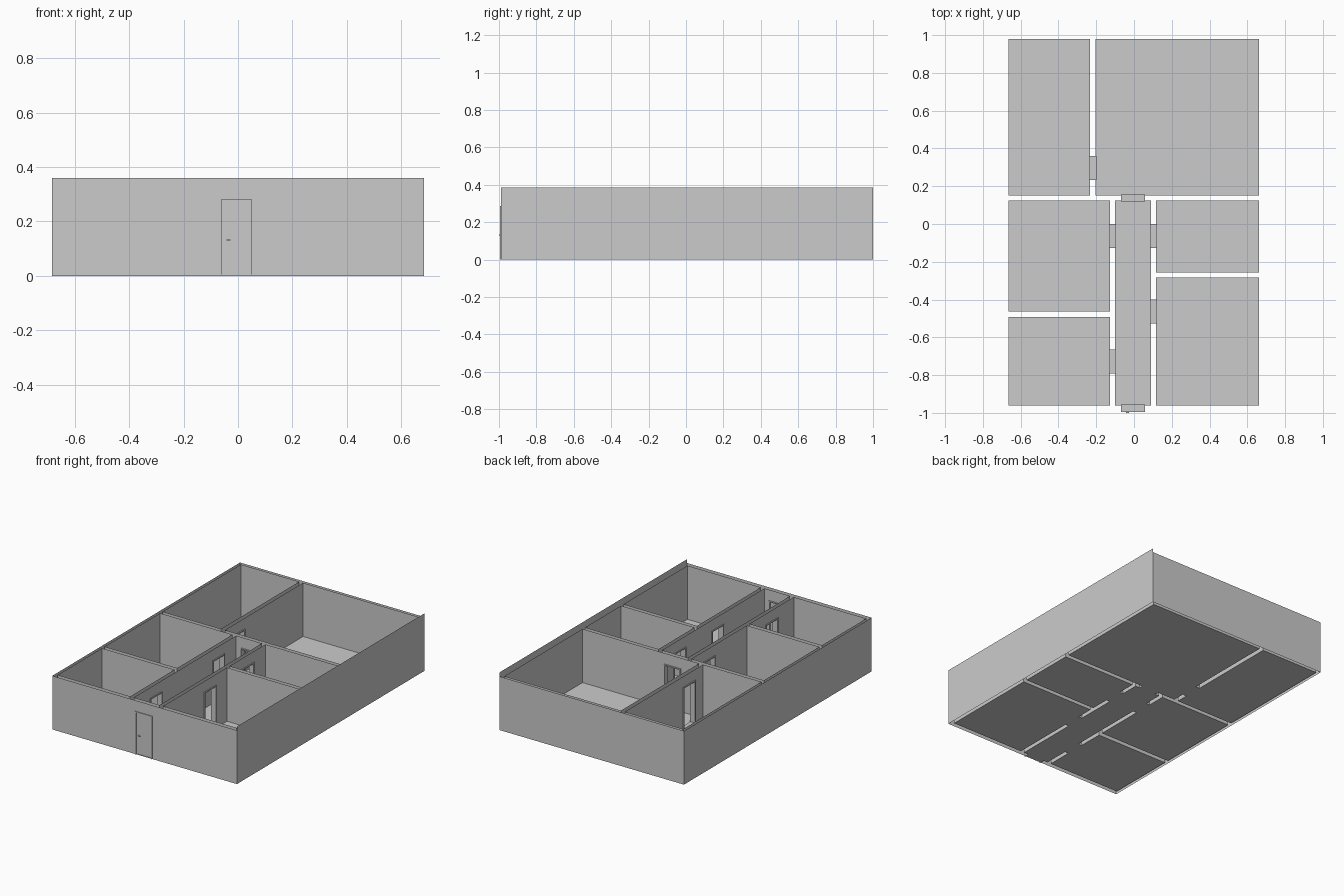
import bpy, bmesh

if "Cube" in bpy.data.objects:
    bpy.data.objects.remove(bpy.data.objects["Cube"])

H = 0.36            # wall height
DH, DW = 0.288, 0.127   # door frame height and width
JAMB = 0.008

# rooms: name, x0, x1, y0, y1
ROOMS = [
    ("corridor", -0.10, 0.091, -0.961, 0.124),
    ("front_left_room", -0.665, -0.127, -0.961, -0.492),
    ("middle_left_room", -0.665, -0.127, -0.463, 0.124),
    ("back_left_room", -0.665, -0.232, 0.151, 0.98),
    ("back_right_room", -0.203, 0.662, 0.151, 0.98),
    ("middle_right_room", 0.117, 0.662, -0.257, 0.124),
    ("front_right_room", 0.117, 0.662, -0.961, -0.284),
]

# doors: name, wall axis (wall is perpendicular to it), wall faces, centre along wall
DOORS = [
    ("front_door", 1, (-0.990, -0.961), -0.005),
    ("corridor_end_door", 1, (0.124, 0.151), -0.005),
    ("front_left_door", 0, (-0.127, -0.10), -0.727),
    ("middle_left_door", 0, (-0.127, -0.10), -0.063),
    ("middle_right_door", 0, (0.091, 0.117), -0.063),
    ("front_right_door", 0, (0.091, 0.117), -0.463),
    ("back_left_door", 0, (-0.232, -0.203), 0.297),
]


def finish(bm, name):
    bmesh.ops.remove_doubles(bm, verts=bm.verts, dist=1e-5)
    me = bpy.data.meshes.new(name)
    bm.to_mesh(me)
    bm.free()
    ob = bpy.data.objects.new(name, me)
    bpy.context.collection.objects.link(ob)
    return ob


def wall(bm, axis, pos, a, b, out, height=H):
    """Single-sheet wall at axis=pos from a to b, with its doorways left open."""
    def quad(s0, s1, z0, z1):
        pts = [(s0, z0), (s1, z0), (s1, z1), (s0, z1)]
        co = [(pos, s, z) if axis == 0 else (s, pos, z) for s, z in pts]
        f = bm.faces.new([bm.verts.new(c) for c in co])
        f.normal_update()
        if f.normal[axis] * out < 0:
            f.normal_flip()
    holes = sorted(c for _, ax, faces, c in DOORS
                   if ax == axis and a < c < b and min(abs(pos - p) for p in faces) < 1e-4)
    s = a
    for c in holes:
        quad(s, c - DW / 2, 0, height)
        quad(c - DW / 2, c + DW / 2, DH, height)
        s = c + DW / 2
    quad(s, b, 0, height)


def box(bm, lo, hi):
    vs = bmesh.ops.create_cube(bm, size=1)["verts"]
    for v in vs:
        for i in range(3):
            v.co[i] = lo[i] if v.co[i] < 0 else hi[i]


# rooms: floor sheet and four inner wall sheets
for name, x0, x1, y0, y1 in ROOMS:
    bm = bmesh.new()
    bm.faces.new([bm.verts.new(c) for c in
                  ((x0, y0, 0), (x1, y0, 0), (x1, y1, 0), (x0, y1, 0))])
    finish(bm, name + "_floor")
    bm = bmesh.new()
    wall(bm, 0, x0, y0, y1, 1)
    wall(bm, 0, x1, y0, y1, -1)
    wall(bm, 1, y0, x0, x1, 1)
    wall(bm, 1, y1, x0, x1, -1)
    finish(bm, name + "_walls")

# outer shell, the right side being slightly taller
for name, axis, pos, a, b, out, h in [
        ("outer_wall_front", 1, -0.990, -0.685, 0.685, -1, H),
        ("outer_wall_back", 1, 1.0, -0.685, 0.685, 1, H),
        ("outer_wall_left", 0, -0.685, -0.990, 1.0, -1, H),
        ("outer_wall_right", 0, 0.685, -0.990, 1.0, 1, 0.386)]:
    bm = bmesh.new()
    wall(bm, axis, pos, a, b, out, h)
    finish(bm, name)

# door frames with thresholds
for name, axis, (p0, p1), c in DOORS:
    bm = bmesh.new()
    d0, d1 = p0 - 0.005, p1 + 0.005
    l, r = c - DW / 2, c + DW / 2

    def part(s0, s1, z0, z1, e0=d0, e1=d1):
        lo, hi = ((e0, s0, z0), (e1, s1, z1)) if axis == 0 else ((s0, e0, z0), (s1, e1, z1))
        box(bm, lo, hi)
    part(l, l + JAMB, 0, DH - JAMB)
    part(r - JAMB, r, 0, DH - JAMB)
    part(l, r, DH - JAMB, DH)
    part(l + JAMB, r - JAMB, 0, 0.004, p0, p1)
    finish(bm, name + "_frame")

# front door leaf and handles
c = -0.005
bm = bmesh.new()
box(bm, (c - DW / 2 + JAMB, -0.989, 0.005), (c + DW / 2 - JAMB, -0.966, DH - JAMB))
finish(bm, "front_door_leaf")
bm = bmesh.new()
for y0, y1 in ((-1.0, -0.996), (-0.959, -0.955)):
    box(bm, (-0.043, y0, 0.130), (-0.027, y1, 0.134))
for y0, y1 in ((-0.997, -0.988), (-0.967, -0.957)):
    box(bm, (-0.043, y0, 0.130), (-0.039, y1, 0.134))
finish(bm, "front_door_handles")
